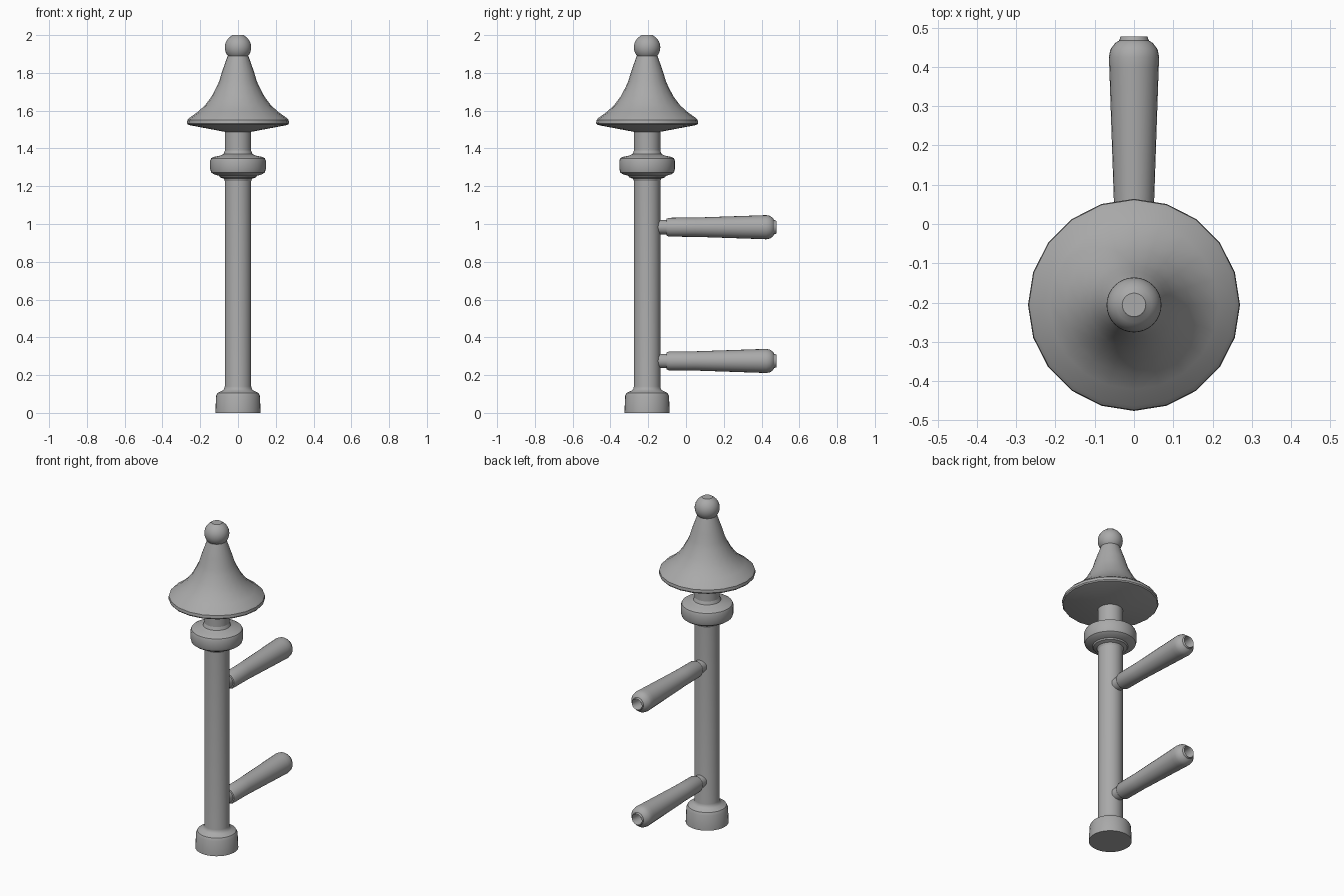
import bpy, bmesh, math
from mathutils import Matrix

if "Cube" in bpy.data.objects:
    bpy.data.objects.remove(bpy.data.objects["Cube"])

grey = bpy.data.materials.new("plain grey metal")
grey.diffuse_color = (0.4, 0.4, 0.4, 1)
grey.use_nodes = True
grey.node_tree.nodes["Principled BSDF"].inputs["Base Color"].default_value = grey.diffuse_color

POST_Y = -0.206


def lathe(name, profile, sides, matrix, angle=35):
    """Revolve (radius, height) points around local z; radius 0 closes to a point."""
    bm = bmesh.new()
    rings = []
    for r, h in profile:
        if r == 0:
            rings.append([bm.verts.new((0, 0, h))] * sides)
        else:
            rings.append([bm.verts.new((r * math.cos(2 * math.pi * i / sides),
                                        r * math.sin(2 * math.pi * i / sides), h))
                          for i in range(sides)])
    for a, b in zip(rings, rings[1:]):
        for i in range(sides):
            j = (i + 1) % sides
            bm.faces.new(list(dict.fromkeys((a[i], a[j], b[j], b[i]))))
    bmesh.ops.recalc_face_normals(bm, faces=bm.faces)
    mesh = bpy.data.meshes.new(name)
    bm.to_mesh(mesh)
    bm.free()
    mesh.materials.append(grey)
    obj = bpy.data.objects.new(name, mesh)
    obj.matrix_world = matrix
    bpy.context.collection.objects.link(obj)
    bpy.context.view_layer.objects.active = obj
    obj.select_set(True)
    bpy.ops.object.shade_smooth_by_angle(angle=math.radians(angle))
    obj.select_set(False)
    return obj


upright = Matrix.Translation((0, POST_Y, 0))

# Post with stepped foot, running up inside the cap
lathe("post", [(0, 0), (0.12, 0), (0.116, 0.09), (0.108, 0.106), (0.082, 0.118),
               (0.073, 0.127), (0.07, 0.14), (0.07, 1.5), (0, 1.5)], 32, upright)

# Turned collar ring
lathe("collar", [(0.07, 1.228), (0.075, 1.24), (0.095, 1.247), (0.1, 1.255), (0.13, 1.264),
                 (0.142, 1.273), (0.147, 1.29), (0.147, 1.335), (0.142, 1.348),
                 (0.13, 1.355), (0.095, 1.362), (0.077, 1.37), (0.07, 1.388)], 32, upright)

# Flared cap with a wide brim
lathe("flared_cap", [(0, 1.488), (0.07, 1.488), (0.25, 1.522), (0.265, 1.526), (0.27, 1.533),
                     (0.268, 1.55), (0.257, 1.562), (0.215, 1.592), (0.175, 1.628),
                     (0.14, 1.675), (0.115, 1.722), (0.1, 1.755), (0.085, 1.805),
                     (0.055, 1.89), (0, 1.89)], 20, upright)

# Ball finial with a small flat top
ball = [(0.07 * math.cos(math.radians(t)), 1.935 + 0.07 * math.sin(math.radians(t)))
        for t in range(-50, 61, 10)]
lathe("ball_finial", [(0, ball[0][1])] + ball + [(0.03, 2.0), (0, 2.0)], 32, upright)

# Pegs pointing backwards, with a hollow socket in the tip
peg_profile = [(0, -0.19), (0.038, -0.19), (0.038, -0.104), (0.045, -0.102), (0.05, -0.09),
               (0.051, 0.05), (0.063, 0.4), (0.064, 0.425), (0.06, 0.445), (0.048, 0.461),
               (0.038, 0.467), (0.034, 0.478), (0.029, 0.465), (0.029, 0.41), (0, 0.405)]
for label, z in (("lower", 0.275), ("upper", 0.983)):
    lathe(label + "_peg", peg_profile, 24,
          Matrix.Translation((0, 0, z)) @ Matrix.Rotation(-math.pi / 2, 4, 'X'))
